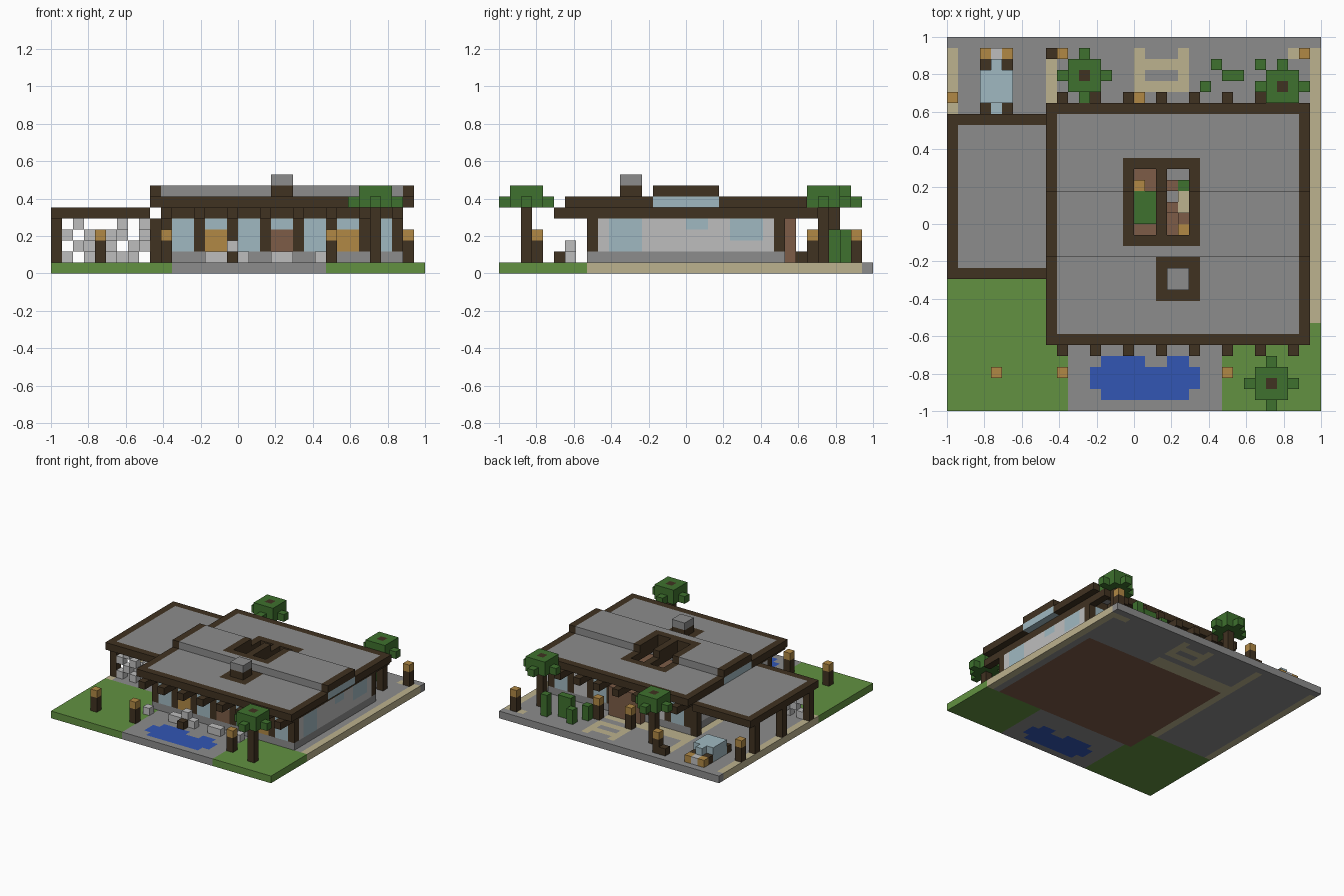
import bpy, bmesh

if "Cube" in bpy.data.objects:
    bpy.data.objects.remove(bpy.data.objects["Cube"])

N = 34            # blocks along each side
U = 2 / N         # block size


def srgb(c):
    c /= 255
    return c / 12.92 if c < 0.04 else ((c + 0.055) / 1.055) ** 2.4


PALETTE = dict(
    stone=(140, 140, 140), pale_stone=(190, 190, 190), timber=(64, 50, 33),
    grass=(98, 145, 65), leaf=(62, 113, 46), sand=(188, 178, 142),
    water=(50, 86, 180), glass=(160, 185, 193), wood=(177, 137, 69),
    clay=(125, 92, 71))
MATS = {}
for label, rgb in PALETTE.items():
    m = bpy.data.materials.new(label)
    m.use_nodes = True
    colour = [srgb(c) for c in rgb] + [1]
    m.diffuse_color = colour
    m.node_tree.nodes["Principled BSDF"].inputs["Base Color"].default_value = colour
    MATS[label] = m

SIDES = [(axis, sign) for axis in range(3) for sign in (0, 1)]


def build(name, *boxes):
    """Fill blocks box by box (later ones win, None carves), then skin them."""
    cells = {}
    for colour, x0, x1, y0, y1, z0, z1 in boxes:
        for x in range(x0, x1):
            for y in range(y0, y1):
                for z in range(z0, z1):
                    cells[x, y, z] = colour
    cells = {p: c for p, c in cells.items() if c}
    used = sorted(set(cells.values()))
    bm = bmesh.new()
    verts = {}

    def vert(p):
        if p not in verts:
            verts[p] = bm.verts.new((p[0] * U - 1, p[1] * U - 1, p[2] * U))
        return verts[p]

    for p, c in cells.items():
        for axis, sign in SIDES:
            near = list(p)
            near[axis] += 2 * sign - 1
            if tuple(near) in cells:
                continue
            a, b = (axis + 1) % 3, (axis + 2) % 3
            ring = []
            for s, t in ((0, 0), (1, 0), (1, 1), (0, 1)):
                q = list(p)
                q[axis] += sign
                q[a] += s
                q[b] += t
                ring.append(vert(tuple(q)))
            face = bm.faces.new(ring if sign else ring[::-1])
            face.material_index = used.index(c)
    me = bpy.data.meshes.new(name)
    bm.to_mesh(me)
    bm.free()
    for c in used:
        me.materials.append(MATS[c])
    obj = bpy.data.objects.new(name, me)
    bpy.context.collection.objects.link(obj)
    return obj


def block(colour, x, y, z, w=1, d=1, h=1):
    return (colour, x, x + w, y, y + d, z, z + h)


# Ground slab with lawns, paths, pond and house floor
build("ground",
      ("stone", 0, N, 0, N, 0, 1),
      ("grass", 0, 11, 0, 12, 0, 1), ("grass", 25, N, 0, 8, 0, 1),
      ("sand", 33, N, 8, 33, 0, 1), ("sand", 31, N, 32, 33, 0, 1),
      ("sand", 0, 1, 12, 33, 0, 1), ("sand", 9, 10, 12, 33, 0, 1),
      ("sand", 9, 22, 26, 28, 0, 1), ("sand", 17, 22, 29, 32, 0, 1),
      ("stone", 18, 21, 30, 31, 0, 1),
      block("sand", 17, 32, 0), block("sand", 21, 32, 0),
      ("clay", 10, 32, 8, 26, 0, 1),
      ("water", 14, 22, 1, 4, 0, 1), ("water", 13, 23, 2, 4, 0, 1),
      ("water", 14, 18, 4, 5, 0, 1), ("water", 20, 22, 4, 5, 0, 1))

# House walls: plinth, glazing and posts
POSTS = range(10, 32, 3)
walls = [("pale_stone", 10, 32, 8, 26, 1, 5),
         ("stone", 10, 32, 8, 26, 1, 2)]
for n, x in enumerate(list(POSTS)[:-1]):
    walls.append(("glass", x + 1, x + 3, 8, 9, 2, 5))
    if n % 2:
        panel = "clay" if n == 3 else "wood"
        walls.append((panel, x + 1, x + 3, 8, 9, 2, 4))
    else:
        walls.append(("glass", x + 1, x + 3, 25, 26, 2, 5))
for x in (10, 31):
    walls += [("glass", x, x + 1, 10, 13, 2, 5), ("glass", x, x + 1, 17, 19, 4, 5),
              ("glass", x, x + 1, 21, 24, 3, 5)]
walls.append((None, 11, 31, 9, 25, 1, 5))
for x in POSTS:
    for y in (8, 25):
        walls.append(block("timber", x, y, 2, h=3))
build("house_walls", *walls)
build("entry_door", ("clay", 17, 22, 26, 27, 1, 5))

# Beams under the roof
build("roof_beams", ("timber", 10, 32, 8, 26, 5, 6), (None, 11, 31, 9, 25, 5, 6),
      *[("timber", x, x + 1, y, y + 4, 5, 6) for x in POSTS for y in (5, 25)])

# Main roof with raised middle, end windows, skylight and chimney
build("main_roof",
      ("timber", 9, 33, 6, 28, 6, 7), ("stone", 10, 32, 7, 27, 6, 7),
      (None, 10, 32, 14, 20, 6, 7), ("glass", 9, 33, 14, 20, 6, 7),
      (None, 10, 32, 14, 20, 6, 7),
      ("timber", 9, 33, 14, 20, 7, 8), ("stone", 10, 32, 14, 20, 7, 8),
      ("timber", 16, 23, 15, 20, 6, 8), ("timber", 16, 23, 20, 23, 6, 7),
      (None, 17, 19, 16, 22, 6, 8), (None, 20, 22, 16, 22, 6, 8),
      ("timber", 19, 23, 10, 14, 6, 7))
build("chimney", ("timber", 20, 22, 11, 13, 7, 8), ("stone", 20, 22, 11, 13, 8, 9))

# Carport
build("carport_roof", ("timber", 0, 9, 12, 27, 5, 6), ("stone", 1, 9, 13, 26, 5, 6))
build("carport_posts", *[block("timber", x, y, 1, h=4)
                         for x in (0, 9) for y in (13, 19, 25)])
lattice = {1: (1, 3, 5, 6, 7, 9), 2: (2, 3, 5, 7, 8), 3: (1, 3, 5, 6, 8), 4: (2, 6, 8)}
build("carport_lattice", *[block("pale_stone", x, 13 + (x + z) % 2, z)
                           for z, row in lattice.items() for x in row if x < 9])

# Parked car
build("car", ("glass", 3, 6, 28, 32, 1, 3), ("glass", 4, 5, 27, 33, 1, 2),
      ("pale_stone", 4, 5, 33, 34, 1, 2), (None, 4, 5, 33, 34, 1, 2),
      block("pale_stone", 4, 32, 1),
      *[block("timber", x, y, 1) for x in (3, 5) for y in (27, 31)],
      *[block(None, x, 31, 2) for x in (3, 5)],
      *[block("wood", x, 32, 1) for x in (3, 5)])

# Garden lamps
for x, y in ((4, 3), (10, 3), (25, 3), (32, 32), (0, 28), (10, 32), (17, 28), (22, 28)):
    build("garden_lamp", block("timber", x, y, 1, h=2), block("wood", x, y, 3))
build("garden_seat", block("timber", 9, 32, 1))

# Trees
for x, y in ((29, 2), (12, 30), (30, 29)):
    build("tree",
          ("leaf", x - 1, x + 2, y - 1, y + 2, 6, 8),
          ("leaf", x - 2, x + 3, y, y + 1, 6, 7),
          ("leaf", x, x + 1, y - 2, y + 3, 6, 7),
          block("timber", x, y, 1, h=7))

# Shrubs at the back
for x, y, w, h in ((24, 31, 1, 2), (25, 30, 2, 3), (23, 29, 1, 2), (28, 31, 1, 3)):
    build("shrub", block("leaf", x, y, 1, w=w, h=h))

# Rocks beside the pond
build("pond_rocks", *[block("pale_stone", x, 6, 1) for x in (10, 14, 15, 17, 20, 21, 24)],
      block("pale_stone", 16, 6, 1, h=2), block("timber", 16, 5, 1))

# Furniture below the skylight
build("planter", ("clay", 17, 19, 16, 22, 1, 2), ("leaf", 17, 19, 17, 20, 1, 3),
      block("wood", 17, 20, 1, h=2))
build("cabinets", ("stone", 20, 22, 18, 22, 1, 2), block("clay", 20, 18, 2),
      block("clay", 21, 17, 1), block("leaf", 21, 20, 2), block("sand", 21, 18, 2, d=2),
      block("wood", 21, 16, 1), block("clay", 20, 20, 2))
